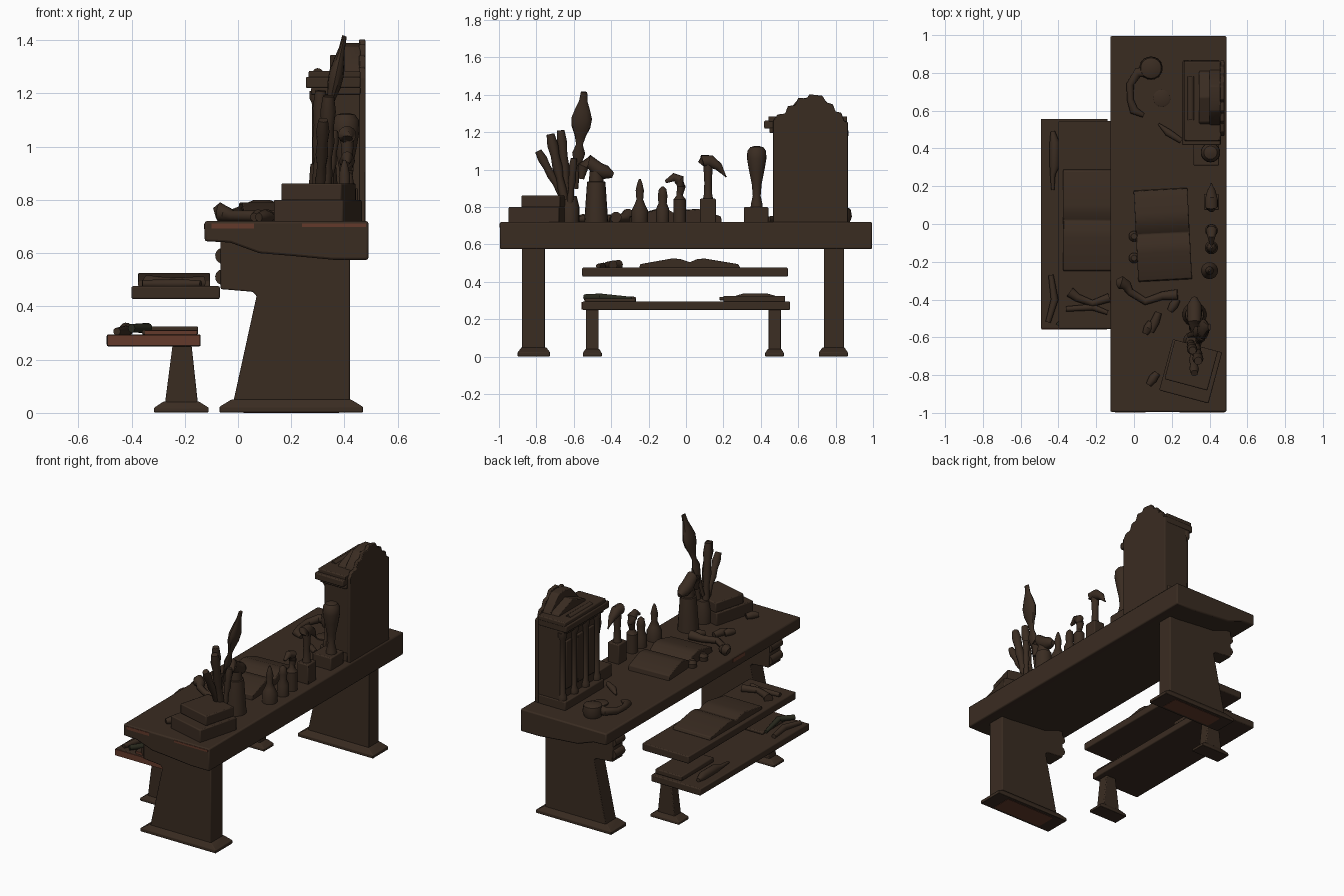
import bpy, bmesh, math
from mathutils import Vector, Matrix


def material(name, rgb):
    m = bpy.data.materials.new(name)
    m.diffuse_color = (*rgb, 1)
    return m


WOOD = material("dark_brown_wood", (0.042, 0.025, 0.0155))
RED = material("worn_red_wood", (0.125, 0.042, 0.024))
GREEN = material("dark_olive", (0.023, 0.023, 0.013))


def finish(bm, name, mat=WOOD, bevel=0.0):
    bmesh.ops.recalc_face_normals(bm, faces=bm.faces)
    me = bpy.data.meshes.new(name)
    bm.to_mesh(me)
    bm.free()
    ob = bpy.data.objects.new(name, me)
    bpy.context.collection.objects.link(ob)
    me.materials.append(mat)
    if bevel:
        b = ob.modifiers.new("worn_edges", 'BEVEL')
        b.width, b.segments, b.limit_method = bevel, 2, 'ANGLE'
    return ob


def box(name, x0, x1, y0, y1, z0, z1, turn=0, mat=WOOD, bevel=0.006):
    bm = bmesh.new()
    m = (Matrix.Translation(((x0 + x1) / 2, (y0 + y1) / 2, (z0 + z1) / 2))
         @ Matrix.Rotation(math.radians(turn), 4, 'Z')
         @ Matrix.Diagonal((x1 - x0, y1 - y0, z1 - z0, 1)))
    bmesh.ops.create_cube(bm, size=1, matrix=m)
    return finish(bm, name, mat, bevel)


def foot(name, x0, x1, y0, y1, h, inset_x, inset_y):
    """Low slab whose upper half slopes in to the leg."""
    bm = bmesh.new()
    loops = []
    for z, ix, iy in ((0.002, 0, 0), (h * 0.45, 0, 0), (h, inset_x, inset_y)):
        loops.append([bm.verts.new(p) for p in ((x0 + ix, y0 + iy, z), (x1 - ix, y0 + iy, z),
                                                (x1 - ix, y1 - iy, z), (x0 + ix, y1 - iy, z))])
    for a, b in zip(loops, loops[1:]):
        for k in range(4):
            bm.faces.new((a[k], a[(k + 1) % 4], b[(k + 1) % 4], b[k]))
    bm.faces.new(loops[0])
    bm.faces.new(loops[-1])
    return finish(bm, name, bevel=0.003)


def prism(name, pts, axis, a, b, turn=0, mat=WOOD, bevel=0.005):
    """Extrude a profile: axis 'y' takes (x, z) points, axis 'x' takes (y, z) points."""
    bm = bmesh.new()
    place = (lambda p, t: (p[0], t, p[1])) if axis == 'y' else (lambda p, t: (t, p[0], p[1]))
    face = bm.faces.new([bm.verts.new(place(p, a)) for p in pts])
    ext = bmesh.ops.extrude_face_region(bm, geom=[face])
    new = [v for v in ext['geom'] if isinstance(v, bmesh.types.BMVert)]
    bmesh.ops.translate(bm, verts=new, vec=(0, b - a, 0) if axis == 'y' else (b - a, 0, 0))
    if turn:
        c = sum((v.co for v in bm.verts), Vector()) / len(bm.verts)
        bmesh.ops.rotate(bm, verts=bm.verts, cent=c,
                         matrix=Matrix.Rotation(math.radians(turn), 3, 'Z'))
    return finish(bm, name, mat, bevel)


def tube(name, path, sides=14, mat=WOOD, flat=1.0):
    """Round sweep through (x, y, z, radius) points; flat squeezes it along x."""
    bm = bmesh.new()
    pts = [Vector(p[:3]) for p in path]
    rings = []
    for i, p in enumerate(pts):
        d = (pts[min(i + 1, len(pts) - 1)] - pts[max(i - 1, 0)]).normalized()
        u = d.cross(Vector((0.13, 0.2, 1) if abs(d.z) < 0.8 else (1, 0, 0))).normalized()
        v = d.cross(u)
        ring = []
        for k in range(sides):
            t = 2 * math.pi * k / sides
            o = path[i][3] * (u * math.cos(t) + v * math.sin(t))
            ring.append(bm.verts.new(p + Vector((o.x * flat, o.y, o.z))))
        rings.append(ring)
    for r, s in zip(rings, rings[1:]):
        for k in range(sides):
            bm.faces.new((r[k], r[(k + 1) % sides], s[(k + 1) % sides], s[k]))
    bm.faces.new(rings[0])
    bm.faces.new(rings[-1])
    return finish(bm, name, mat)


def lathe(name, x, y, profile, mat=WOOD):
    """Upright turned piece from (radius, z) points."""
    return tube(name, [(x, y, z, r) for r, z in profile], 18, mat)


def spindle(name, a, b, radii, flat=1.0):
    """Straight turned stick from a to b with evenly spaced radii."""
    a, b = Vector(a), Vector(b)
    n = len(radii) - 1
    return tube(name, [(*a.lerp(b, i / n), r) for i, r in enumerate(radii)], 12, flat=flat)


# Table top, worn patches on its edges
prism("table_top", [(-0.125, 0.72), (0.49, 0.72), (0.49, 0.575), (0.36, 0.575), (0.2, 0.59),
                    (0.08, 0.60), (-0.03, 0.64), (-0.125, 0.645)], 'y', -0.995, 0.995, bevel=0.008)
box("worn_patch_front", -0.10, 0.06, -0.998, -0.99, 0.692, 0.712, mat=RED, bevel=0)
box("worn_patch_back", 0.24, 0.48, -0.998, -0.99, 0.699, 0.712, mat=RED, bevel=0)
box("worn_patch_edge", -0.128, -0.12, -0.42, -0.30, 0.69, 0.712, mat=RED, bevel=0)

# Trestle legs with feet and scroll brackets
for y0, y1, f0, f1 in ((-0.877, -0.755, -0.90, -0.727), (0.738, 0.845, 0.71, 0.866)):
    prism("table_leg", [(-0.02, 0.03), (0.42, 0.03), (0.42, 0.60), (-0.065, 0.66),
                        (-0.065, 0.465), (0.055, 0.455), (0.07, 0.44)], 'y', y0, y1)
    foot("table_foot", -0.07, 0.47, f0, f1, 0.05, 0.045, 0.02)
    box("foot_underside", 0.02, 0.38, f0 + 0.02, f1 - 0.02, 0, 0.004, mat=RED, bevel=0)
    for z in (0.51, 0.59):
        tube("bracket_scroll", [(-0.056, y0 + 0.005, z, 0.03), (-0.056, y1 - 0.005, z, 0.03)])

# Upper front shelf, open book and sticks
box("front_shelf", -0.40, -0.068, -0.555, 0.545, 0.428, 0.476)
prism("shelf_book", [(-0.25, 0.474), (0.29, 0.474), (0.28, 0.495), (0.10, 0.525), (0.06, 0.522),
                     (0.02, 0.505), (-0.03, 0.522), (-0.07, 0.526), (-0.245, 0.495)],
      'x', -0.375, -0.105)
tube("shelf_bone", [(-0.34, -0.36, 0.49, 0.028), (-0.30, -0.39, 0.49, 0.022),
                    (-0.22, -0.42, 0.49, 0.018), (-0.13, -0.39, 0.49, 0.024)])
tube("shelf_stick", [(-0.36, -0.45, 0.485, 0.014), (-0.22, -0.44, 0.485, 0.018),
                     (-0.14, -0.47, 0.485, 0.012)])

# Bench with two splayed legs
box("bench_seat", -0.493, -0.14, -0.555, 0.557, 0.25, 0.295)
box("bench_worn_end", -0.49, -0.143, -0.559, -0.552, 0.253, 0.292, mat=RED, bevel=0)
for y0, y1 in ((-0.535, -0.467), (0.44, 0.507)):
    prism("bench_leg", [(-0.275, 0.03), (-0.15, 0.03), (-0.175, 0.26), (-0.245, 0.26)], 'y', y0, y1)
    foot("bench_foot", -0.316, -0.11, y0 - 0.017, y1 + 0.017, 0.042, 0.035, 0.015)
tube("bench_bottle", [(-0.43, 0.18, 0.31, 0.008), (-0.43, 0.26, 0.31, 0.014),
                      (-0.42, 0.31, 0.312, 0.027), (-0.42, 0.43, 0.312, 0.027),
                      (-0.43, 0.49, 0.31, 0.012)])
box("bench_cloth", -0.34, -0.15, 0.20, 0.53, 0.293, 0.325)
box("bench_slate", -0.36, -0.15, -0.54, -0.27, 0.293, 0.312)
box("bench_slate_worn_end", -0.35, -0.155, -0.544, -0.538, 0.294, 0.31, mat=RED, bevel=0)
tube("bench_roll", [(-0.455, -0.52, 0.306, 0.014), (-0.42, -0.40, 0.308, 0.02),
                    (-0.44, -0.27, 0.306, 0.014)])
tube("bench_stick", [(-0.40, -0.54, 0.318, 0.016), (-0.34, -0.46, 0.32, 0.018),
                     (-0.37, -0.29, 0.31, 0.01)], mat=GREEN)

# Cabinet facing the front edge, tall gabled back panel
box("cabinet_base", 0.258, 0.455, 0.467, 0.867, 0.715, 0.775)
box("cabinet_body", 0.30, 0.46, 0.467, 0.862, 0.77, 1.22)
for i in range(4):
    y = 0.493 + i * 0.116
    lathe("cabinet_column", 0.296, y, [(0.026, 0.77), (0.026, 0.80), (0.018, 0.815),
                                       (0.018, 1.16), (0.027, 1.18), (0.027, 1.21)])
for i in range(3):
    y = 0.551 + i * 0.116
    box("cabinet_panel", 0.288, 0.305, y - 0.032, y + 0.032, 0.83, 1.14)
for x, y, z0, z1 in ((0.275, 0.447, 1.195, 1.225), (0.255, 0.418, 1.22, 1.262),
                     (0.265, 0.44, 1.255, 1.285)):
    box("cabinet_cornice", x, 0.46, y, 0.862, z0, z1)
prism("cabinet_back", [(0.465, 0.715), (0.865, 0.715), (0.865, 1.255), (0.845, 1.26), (0.83, 1.305),
                       (0.80, 1.31), (0.785, 1.35), (0.75, 1.36), (0.73, 1.395), (0.66, 1.403),
                       (0.645, 1.38), (0.60, 1.385), (0.585, 1.345), (0.545, 1.34), (0.53, 1.30),
                       (0.49, 1.295), (0.465, 1.26)], 'x', 0.455, 0.478, bevel=0.004)
prism("cabinet_gable", [(0.52, 1.27), (0.53, 1.30), (0.60, 1.375), (0.67, 1.39), (0.73, 1.385),
                        (0.81, 1.30), (0.82, 1.27)], 'x', 0.40, 0.46)
prism("cabinet_pediment", [(0.52, 1.27), (0.54, 1.30), (0.67, 1.345), (0.80, 1.30), (0.82, 1.27)],
      'x', 0.345, 0.405)
tube("cabinet_roof_roll", [(0.30, 0.55, 1.275, 0.02), (0.30, 0.78, 1.275, 0.02)])

# Standing tools along the back edge
box("mallet_block", 0.315, 0.45, 0.31, 0.44, 0.715, 0.80)
lathe("mallet", 0.405, 0.378, [(0.035, 0.78), (0.03, 0.82), (0.021, 0.86), (0.026, 0.92),
                               (0.042, 1.0), (0.052, 1.06), (0.05, 1.10), (0.035, 1.12), (0.01, 1.127)])
box("pick_block", 0.37, 0.45, 0.075, 0.16, 0.715, 0.845)
lathe("pick_handle", 0.41, 0.118, [(0.03, 0.83), (0.022, 0.87), (0.02, 0.93), (0.026, 1.04)])
tube("pick_head", [(0.41, 0.08, 1.03, 0.02), (0.41, 0.09, 1.045, 0.034), (0.41, 0.13, 1.045, 0.034),
                   (0.41, 0.175, 1.015, 0.022), (0.41, 0.215, 0.96, 0.004)])
lathe("hook_base", 0.41, -0.034, [(0.034, 0.715), (0.034, 0.84), (0.018, 0.86), (0.014, 0.9)])
tube("hook_head", [(0.41, -0.034, 0.86, 0.015), (0.41, -0.025, 0.91, 0.024),
                   (0.41, -0.035, 0.945, 0.03), (0.41, -0.065, 0.96, 0.022), (0.41, -0.11, 0.935, 0.008)])
lathe("small_bottle", 0.41, -0.125, [(0.035, 0.715), (0.035, 0.79), (0.022, 0.82), (0.026, 0.86),
                                     (0.02, 0.895), (0.005, 0.91)])
lathe("tall_bottle", 0.40, -0.247, [(0.045, 0.715), (0.045, 0.78), (0.03, 0.81), (0.018, 0.84),
                                    (0.022, 0.89), (0.013, 0.93), (0.005, 0.95)])

# Cup with a carved lid
lathe("cup", 0.32, -0.48, [(0.064, 0.715), (0.062, 0.75), (0.05, 0.92), (0.048, 0.935), (0.03, 0.94)])
tube("cup_figure", [(0.32, -0.56, 0.95, 0.015), (0.32, -0.55, 1.02, 0.03), (0.32, -0.52, 1.045, 0.035),
                    (0.32, -0.47, 1.0, 0.04), (0.32, -0.43, 0.985, 0.038), (0.32, -0.39, 0.97, 0.015)])
lathe("cup_figure_base", 0.32, -0.48, [(0.04, 0.93), (0.035, 0.99)])

# Stacked books and bundle of tools
box("lower_book", 0.165, 0.435, -0.92, -0.64, 0.715, 0.80, turn=-15)
box("upper_book", 0.185, 0.42, -0.855, -0.64, 0.798, 0.862, turn=-15)
spindle("tall_spindle", (0.29, -0.59, 0.90), (0.40, -0.545, 1.415),
        (0.014, 0.014, 0.018, 0.022, 0.035, 0.018, 0.03, 0.05, 0.055, 0.04, 0.022, 0.017), flat=0.5)
for a, b, r in (((0.31, -0.65, 0.84), (0.32, -0.79, 1.10), 0.018),
                ((0.33, -0.65, 0.84), (0.34, -0.725, 1.19), 0.021),
                ((0.30, -0.63, 0.82), (0.31, -0.67, 1.21), 0.02),
                ((0.34, -0.62, 0.82), (0.36, -0.60, 1.06), 0.016)):
    spindle("bundle_tool", a, b, (r, r * 1.1, r * 0.9, r * 1.3, r * 1.1, r * 1.4, r))
lathe("bundle_holder", 0.31, -0.62, [(0.05, 0.715), (0.05, 0.80), (0.035, 0.86)])

# Open book on the table
prism("table_book", [(-0.30, 0.715), (0.185, 0.715), (0.18, 0.75), (0.06, 0.79), (0.0, 0.785),
                     (-0.05, 0.755), (-0.10, 0.785), (-0.15, 0.79), (-0.295, 0.75)],
      'x', 0.01, 0.295, turn=3)
for y in (-0.065, -0.18):
    lathe("book_clasp", 0.0, y, [(0.026, 0.715), (0.028, 0.745), (0.015, 0.765)])

# Loose objects on the table
tube("table_bone", [(-0.088, -0.31, 0.75, 0.02), (-0.07, -0.31, 0.755, 0.036), (-0.04, -0.325, 0.745, 0.028),
                    (-0.02, -0.36, 0.74, 0.02), (0.06, -0.41, 0.74, 0.02),
                    (0.15, -0.38, 0.74, 0.022), (0.23, -0.375, 0.745, 0.03)])
tube("pipe_stem", [(0.09, 0.81, 0.765, 0.035), (0.02, 0.80, 0.755, 0.026), (-0.02, 0.74, 0.745, 0.02),
                   (-0.02, 0.66, 0.74, 0.018), (0.0, 0.60, 0.735, 0.024), (0.05, 0.575, 0.73, 0.012)])
lathe("pipe_bowl", 0.09, 0.825, [(0.05, 0.715), (0.062, 0.75), (0.055, 0.79), (0.03, 0.80)])
lathe("coaster", 0.147, 0.665, [(0.046, 0.715), (0.046, 0.728), (0.038, 0.732)])
tube("knife", [(0.13, 0.53, 0.73, 0.005), (0.18, 0.485, 0.735, 0.02), (0.25, 0.44, 0.735, 0.015)])
for x, y, a, b in ((0.11, -0.52, 0.02, 0.05), (0.075, -0.55, 0.015, 0.03),
                   (0.10, -0.82, 0.022, 0.03), (0.21, -0.43, 0.02, 0.03)):
    tube("pebble", [(x - a, y - b, 0.735, 0.016), (x, y, 0.74, 0.024), (x + a, y + b, 0.735, 0.018)])

bpy.ops.object.select_all(action='SELECT')
bpy.context.view_layer.objects.active = bpy.data.objects["table_top"]
bpy.ops.object.shade_smooth_by_angle(angle=math.radians(35))
